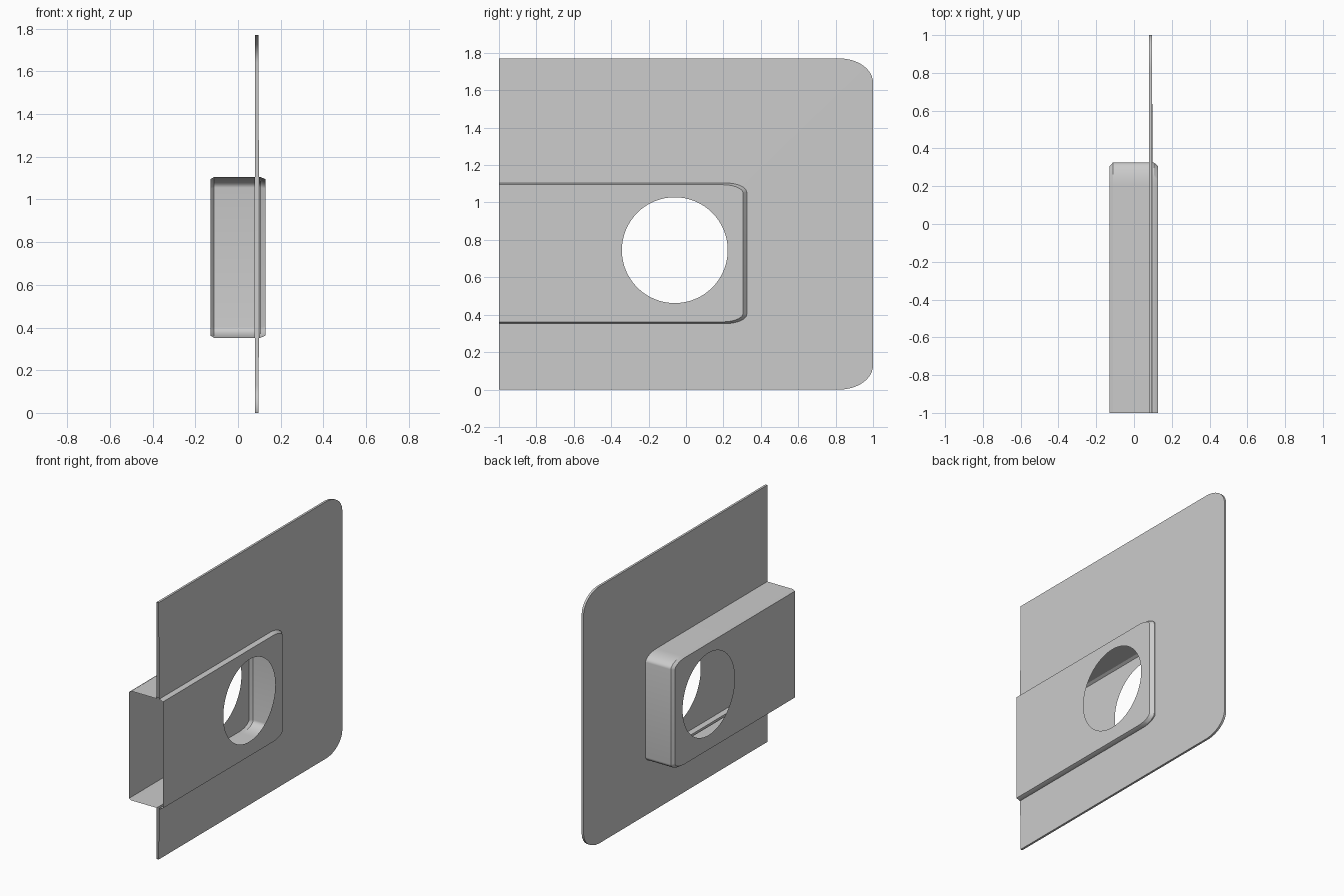
import bpy, bmesh
from math import sin, cos, pi

if "Cube" in bpy.data.objects:
    bpy.data.objects.remove(bpy.data.objects["Cube"])

HOLE_Y, HOLE_Z, HOLE_R = -0.06, 0.745, 0.283
STEPS = 12


def outline(y_end, z_lo, z_hi, ry, rz):
    """Open U outline: flat at y = -1, two elliptical corners at the far end."""
    pts = [(-1, z_lo)]
    for cz, start in ((z_lo + rz, -pi / 2), (z_hi - rz, 0)):
        for i in range(STEPS + 1):
            a = start + i * pi / 2 / STEPS
            pts.append((y_end - ry + ry * cos(a), cz + rz * sin(a)))
    return pts + [(-1, z_hi)]


def row(bm, pts, x):
    return [bm.verts.new((x, y, z)) for y, z in pts]


def loft(bm, rows):
    for a, b in zip(rows, rows[1:]):
        for i in range(len(a) - 1):
            bm.faces.new((a[i], a[i + 1], b[i + 1], b[i]))


def cap_with_hole(bm, rim, x):
    """Flat wall inside the rim with a round opening."""
    n = 64
    ring = [bm.verts.new((x, HOLE_Y + HOLE_R * cos(2 * pi * i / n),
                          HOLE_Z + HOLE_R * sin(2 * pi * i / n))) for i in range(n)]
    edges = []
    for loop in (rim, ring):
        for a, b in zip(loop, loop[1:] + loop[:1]):
            edges.append(bm.edges.get((a, b)) or bm.edges.new((a, b)))
    bmesh.ops.triangle_fill(bm, use_beauty=True, use_dissolve=False, edges=edges)


def finish(bm, name):
    bmesh.ops.recalc_face_normals(bm, faces=bm.faces[:])
    mesh = bpy.data.meshes.new(name)
    bm.to_mesh(mesh)
    bm.free()
    ob = bpy.data.objects.new(name, mesh)
    bpy.context.collection.objects.link(ob)
    bpy.ops.object.select_all(action='DESELECT')
    ob.select_set(True)
    bpy.context.view_layer.objects.active = ob
    bpy.ops.object.shade_smooth_by_angle(angle=0.5)


plate_line = outline(1.0, 0.0, 1.77, 0.18, 0.13)
box_line = outline(0.325, 0.352, 1.105, 0.12, 0.05)
inset_line = outline(0.305, 0.362, 1.095, 0.11, 0.045)

# Thin plate: front sheet, rim and back sheet, open where the box passes through
bm = bmesh.new()
loft(bm, [row(bm, box_line, 0.098), row(bm, plate_line, 0.095),
          row(bm, plate_line, 0.080), row(bm, box_line, 0.080)])
finish(bm, "plate")

# Shallow raised panel on the front, deep hollow box on the back
for name, xs in (("front_panel", (0.098, 0.106, 0.128)),
                 ("back_box", (0.080, -0.112, -0.130))):
    bm = bmesh.new()
    rows = [row(bm, box_line, xs[0]), row(bm, box_line, xs[1]), row(bm, inset_line, xs[2])]
    loft(bm, rows)
    cap_with_hole(bm, rows[-1], xs[2])
    finish(bm, name)
